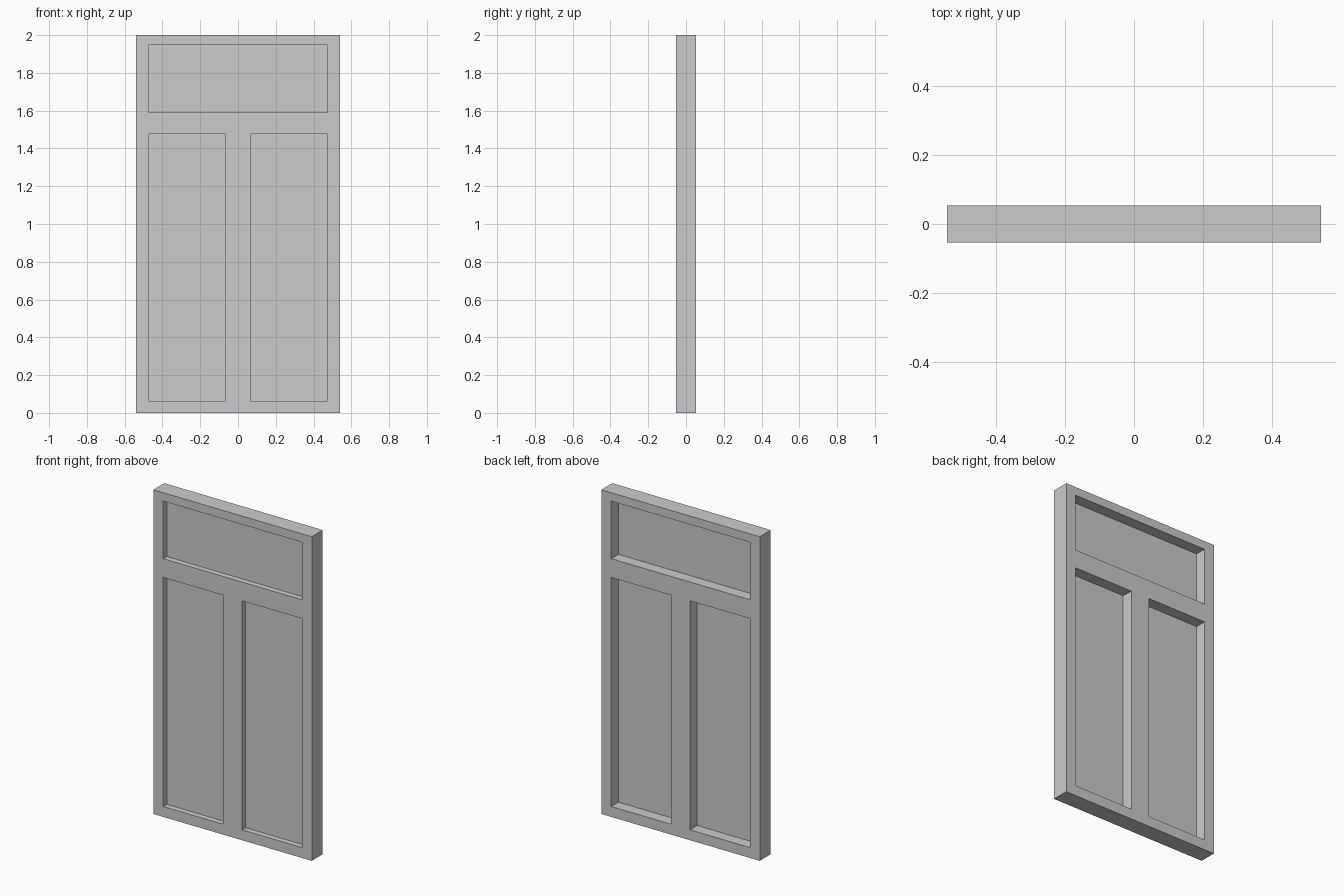
import bpy

if "Cube" in bpy.data.objects:
    bpy.data.objects.remove(bpy.data.objects["Cube"])

W, D, H = 0.541, 0.0535, 2.0        # half width, half depth, height
PANEL_Y, PANEL_T = -0.0175, 0.002   # panel plane (nearer the front) and thickness

# Openings as x0, x1, z0, z1
OPENINGS = {
    "top_panel": (-0.473, 0.473, 1.593, 1.948),
    "left_panel": (-0.473, -0.065, 0.064, 1.477),
    "right_panel": (0.065, 0.473, 0.064, 1.477),
}


def box(name, x0, x1, y0, y1, z0, z1):
    bpy.ops.mesh.primitive_cube_add(
        size=1, location=((x0 + x1) / 2, (y0 + y1) / 2, (z0 + z1) / 2))
    ob = bpy.context.object
    ob.name = name
    ob.scale = (x1 - x0, y1 - y0, z1 - z0)
    bpy.ops.object.transform_apply(location=False, rotation=False, scale=True)
    return ob


# Door frame: one slab with three openings cut through
frame = box("door_frame", -W, W, -D, D, 0, H)
for name, (x0, x1, z0, z1) in OPENINGS.items():
    cutter = box(name + "_cutter", x0, x1, -0.2, 0.2, z0, z1)
    cutter.hide_render = True
    mod = frame.modifiers.new(name, 'BOOLEAN')
    mod.operation = 'DIFFERENCE'
    mod.solver = 'EXACT'
    mod.object = cutter
    bpy.context.view_layer.objects.active = frame
    bpy.ops.object.modifier_apply(modifier=mod.name)
    bpy.data.objects.remove(cutter)

# Thin recessed panels, deeper from the back than from the front
for name, (x0, x1, z0, z1) in OPENINGS.items():
    box(name, x0, x1, PANEL_Y - PANEL_T / 2, PANEL_Y + PANEL_T / 2, z0, z1)
